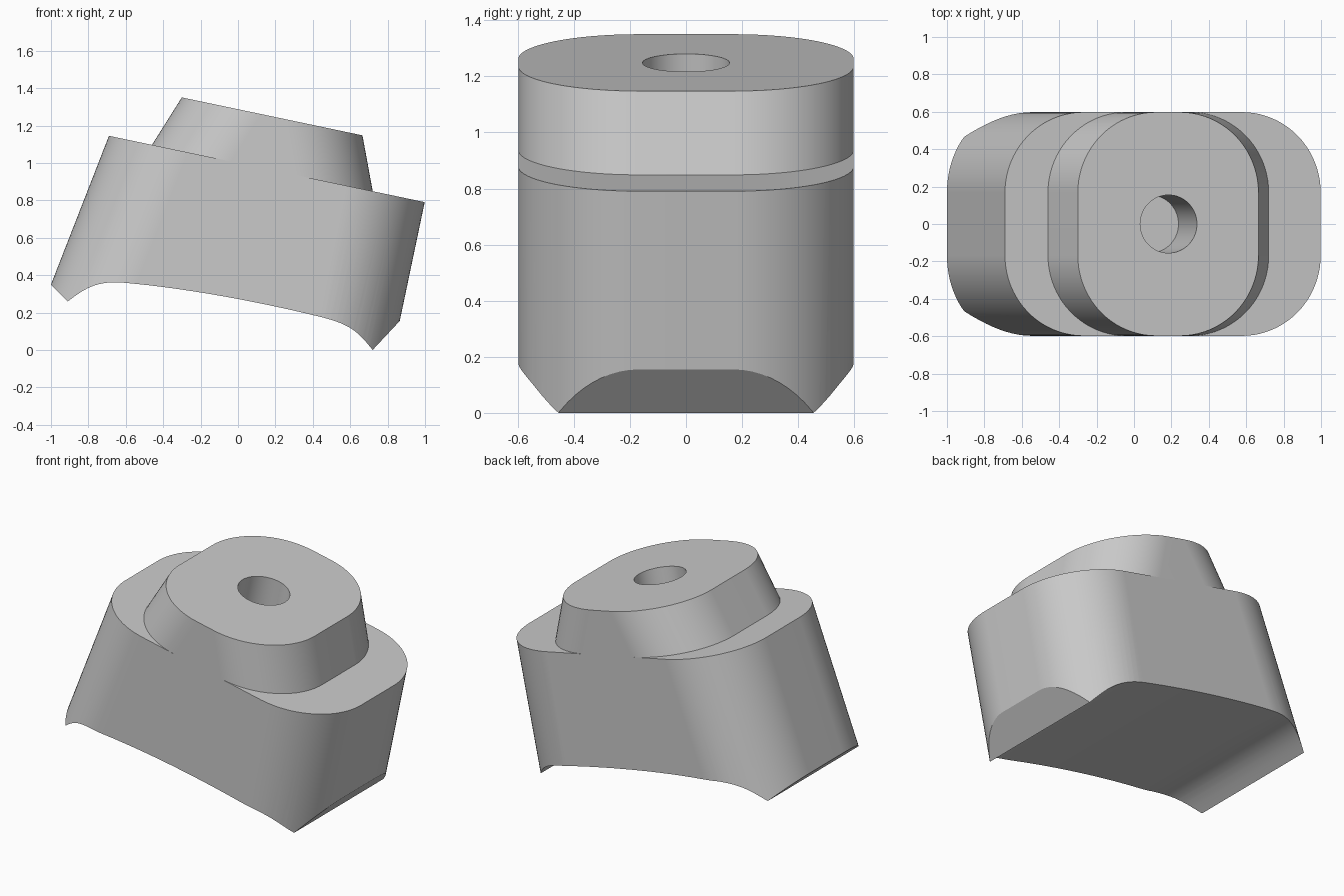
import bpy, bmesh, math
from mathutils import Matrix, Vector
from mathutils.geometry import interpolate_bezier

if "Cube" in bpy.data.objects:
    bpy.data.objects.remove(bpy.data.objects["Cube"])

COLOR = (0.59, 0.59, 0.59, 1)
gray = bpy.data.materials.new("plain gray")
gray.use_nodes = True
gray.diffuse_color = COLOR
gray.node_tree.nodes["Principled BSDF"].inputs["Base Color"].default_value = COLOR

HALF_WIDTH = 0.598
# Tilted frame whose origin lies on the top face of the body
TILT = Matrix.Translation((0, 0, 1.0)) @ Matrix.Rotation(math.radians(11.86), 4, 'Y')


def rounded(x0, x1, z, r=0.43, steps=20):
    """Rounded rectangle outline, counter-clockwise."""
    h = HALF_WIDTH - r
    corners = [(x1 - r, h), (x0 + r, h), (x0 + r, -h), (x1 - r, -h)]
    pts = []
    for k, (cx, cy) in enumerate(corners):
        for i in range(steps + 1):
            a = math.pi / 2 * (k + i / steps)
            pts.append(Vector((cx + r * math.cos(a), cy + r * math.sin(a), z)))
    return pts


def loft(name, low, high, matrix=Matrix()):
    """Closed solid between two outlines with equal point counts."""
    bm = bmesh.new()
    a = [bm.verts.new(matrix @ p) for p in low]
    b = [bm.verts.new(matrix @ p) for p in high]
    n = len(a)
    for i in range(n):
        j = (i + 1) % n
        bm.faces.new((a[i], a[j], b[j], b[i]))
    bm.faces.new(a[::-1])
    bm.faces.new(b)
    bmesh.ops.recalc_face_normals(bm, faces=bm.faces)
    mesh = bpy.data.meshes.new(name)
    bm.to_mesh(mesh)
    bm.free()
    obj = bpy.data.objects.new(name, mesh)
    bpy.context.collection.objects.link(obj)
    mesh.materials.append(gray)
    return obj


def cut(target, cutter):
    """Apply an exact difference."""
    mod = target.modifiers.new("cut", 'BOOLEAN')
    mod.operation, mod.object, mod.solver = 'DIFFERENCE', cutter, 'EXACT'
    bpy.context.view_layer.objects.active = target
    bpy.ops.object.modifier_apply(modifier=mod.name)


# Body: one end upright, the other end tapered
body = loft("cap_body", rounded(-0.888, 1.02, -1.1), rounded(-0.705, 1.02, 0), TILT)

# Raised boss with drafted ends, standing on the body
boss = loft("raised_boss", rounded(-0.47, 0.736, 0), rounded(-0.366, 0.621, 0.281), TILT)

# Underside: chamfered lips at both ends around a hollow, run across the width
path = [(-0.91, 0.26), (-0.83, 0.32), (-0.77, 0.365), (-0.64, 0.362),
        (-0.3, 0.335), (0.1, 0.26), (0.42, 0.182),
        (0.6, 0.14), (0.64, 0.1), (0.72, 0.0)]
profile = [(-1.5, -0.5), (-1.5, 0.85)]
for k in range(0, 9, 3):
    seg = interpolate_bezier(*[Vector((x, z, 0)) for x, z in path[k:k + 4]], 14)
    profile += [(p.x, p.y) for p in (seg if k == 0 else seg[1:])]
profile += [(1.4, 0.728), (1.4, -0.5)]
underside = loft("underside_cutter", [Vector((x, -1, z)) for x, z in profile],
                 [Vector((x, 1, z)) for x, z in profile])
cut(body, underside)

# Blind round hole through the boss into the body
ring = [(0.13 + 0.155 * math.cos(i * math.tau / 64), 0.155 * math.sin(i * math.tau / 64))
        for i in range(64)]
bore = loft("hole_cutter", [Vector((x, y, -0.2)) for x, y in ring],
            [Vector((x, y, 0.5)) for x, y in ring], TILT)
cut(boss, bore)
cut(body, bore)

for helper in (underside, bore):
    bpy.data.objects.remove(helper)

# Smooth curved walls, keep hard edges
bpy.ops.object.select_all(action='DESELECT')
for part in (body, boss):
    part.select_set(True)
    weighted = part.modifiers.new("weighted_normals", 'WEIGHTED_NORMAL')
    weighted.keep_sharp = True
bpy.context.view_layer.objects.active = body
bpy.ops.object.shade_smooth_by_angle(angle=math.radians(25))
